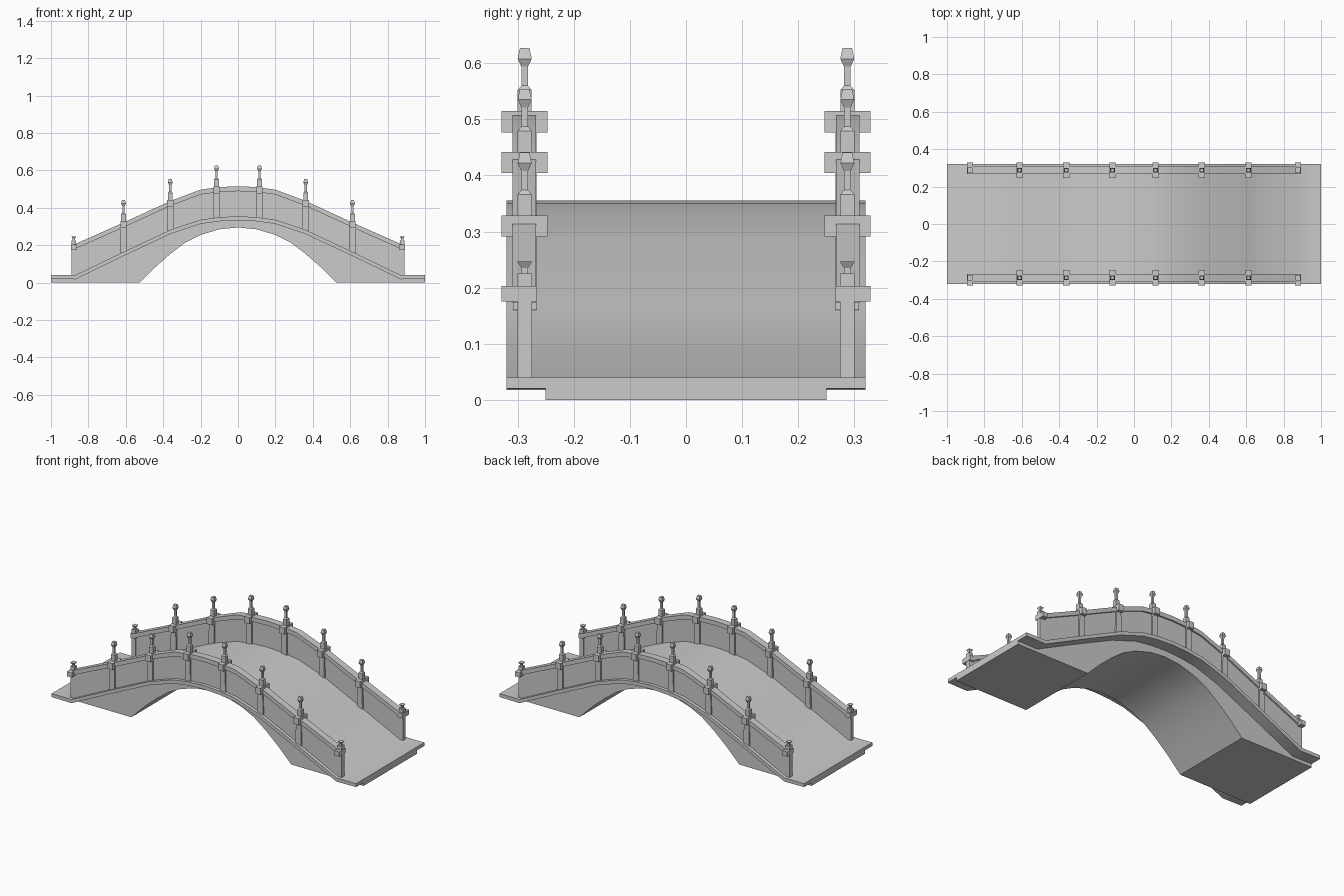
import bpy, bmesh

if "Cube" in bpy.data.objects:
    bpy.data.objects.remove(bpy.data.objects["Cube"])

# half profiles (x, z), mirrored about x = 0
DECK = [(0, .355), (.1, .35), (.2, .336), (.36, .283), (.615, .163), (.87, .04)]
RAIL = [(0, .515), (.1, .511), (.2, .497), (.36, .437), (.615, .32), (.885, .2)]
ARCH = [(0, .295), (.1, .285), (.2, .255), (.28, .215), (.36, .155), (.44, .085), (.52, .005), (.525, 0)]


def full(half):
    return [(-x, z) for x, z in reversed(half[1:])] + half


def lift(half, dz):
    return [(x, z + dz) for x, z in half]


def finish(name, bm):
    bmesh.ops.recalc_face_normals(bm, faces=bm.faces)
    me = bpy.data.meshes.new(name)
    bm.to_mesh(me)
    bm.free()
    ob = bpy.data.objects.new(name, me)
    bpy.context.collection.objects.link(ob)
    return ob


def smooth(ob):
    bpy.ops.object.select_all(action='DESELECT')
    ob.select_set(True)
    bpy.context.view_layer.objects.active = ob
    bpy.ops.object.shade_smooth_by_angle(angle=0.5)


def extrude_profile(name, upper, lower, y0, y1):
    """Solid between an upper and a lower line, from y0 to y1."""
    bm = bmesh.new()
    pts = full(upper) + full(lower)[::-1]
    face = bm.faces.new([bm.verts.new((x, y0, z)) for x, z in pts])
    out = bmesh.ops.extrude_face_region(bm, geom=[face])
    for v in out['geom']:
        if isinstance(v, bmesh.types.BMVert):
            v.co.y = y1
    ob = finish(name, bm)
    smooth(ob)
    return ob


def add_stack(bm, x, y, levels):
    """Square-section column; levels are (z, half x, half y, y shift)."""
    rings = []
    for z, hx, hy, dy in levels:
        rings.append([bm.verts.new((x + a * hx, y + dy + b * hy, z))
                      for a, b in ((-1, -1), (1, -1), (1, 1), (-1, 1))])
    bm.faces.new(rings[0][::-1])
    bm.faces.new(rings[-1])
    for r, s in zip(rings, rings[1:]):
        for i in range(4):
            j = (i + 1) % 4
            bm.faces.new((r[i], r[j], s[j], s[i]))


# road slab and the arched body under it
slab_top = DECK + [(1, .04)]
slab_bottom = lift(DECK, -.022) + [(1, .02)]
extrude_profile("road_slab", slab_top, slab_bottom, -.32, .32)
extrude_profile("arch_body", lift(slab_bottom, .004), ARCH + [(1, 0)], -.25, .25)

for side, s in (("front", -1), ("back", 1)):
    # parapet wall and its coping rail
    wall_foot = lift(DECK, -.005)
    extrude_profile(side + "_parapet_wall", lift(RAIL, -.015), wall_foot + [(.885, .035)],
                    s * .277, s * .3)
    extrude_profile(side + "_coping_rail", RAIL, lift(RAIL, -.026), s * .267, s * .309)

    # posts with collars and lantern finials
    bm = bmesh.new()
    y = s * .2875
    for x, deck, rail in ((.115, .345, .51), (.362, .278, .437), (.612, .16, .324)):
        for sx in (-x, x):
            add_stack(bm, sx, y, [
                (deck, .018, .021, 0), (rail - .033, .016, .021, 0),
                (rail - .033, .017, .041, 0), (rail + .005, .017, .041, 0),
                (rail + .005, .0125, .0125, 0), (rail + .042, .0125, .0125, 0),
                (rail + .05, .006, .006, 0), (rail + .084, .006, .006, 0),
                (rail + .098, .0125, .0125, 0), (rail + .117, .0085, .0085, 0)])
    finish(side + "_posts", bm)

    # short end posts with flared caps
    bm = bmesh.new()
    for x in (-.878, .878):
        add_stack(bm, x, y, [
            (.035, .0135, .013, 0), (.175, .0135, .013, 0),
            (.175, .016, .031, s * .01), (.203, .016, .031, s * .01),
            (.203, .013, .013, 0), (.225, .013, .013, 0),
            (.225, .006, .006, 0), (.235, .006, .006, 0), (.247, .0135, .0135, 0)])
    finish(side + "_end_posts", bm)
